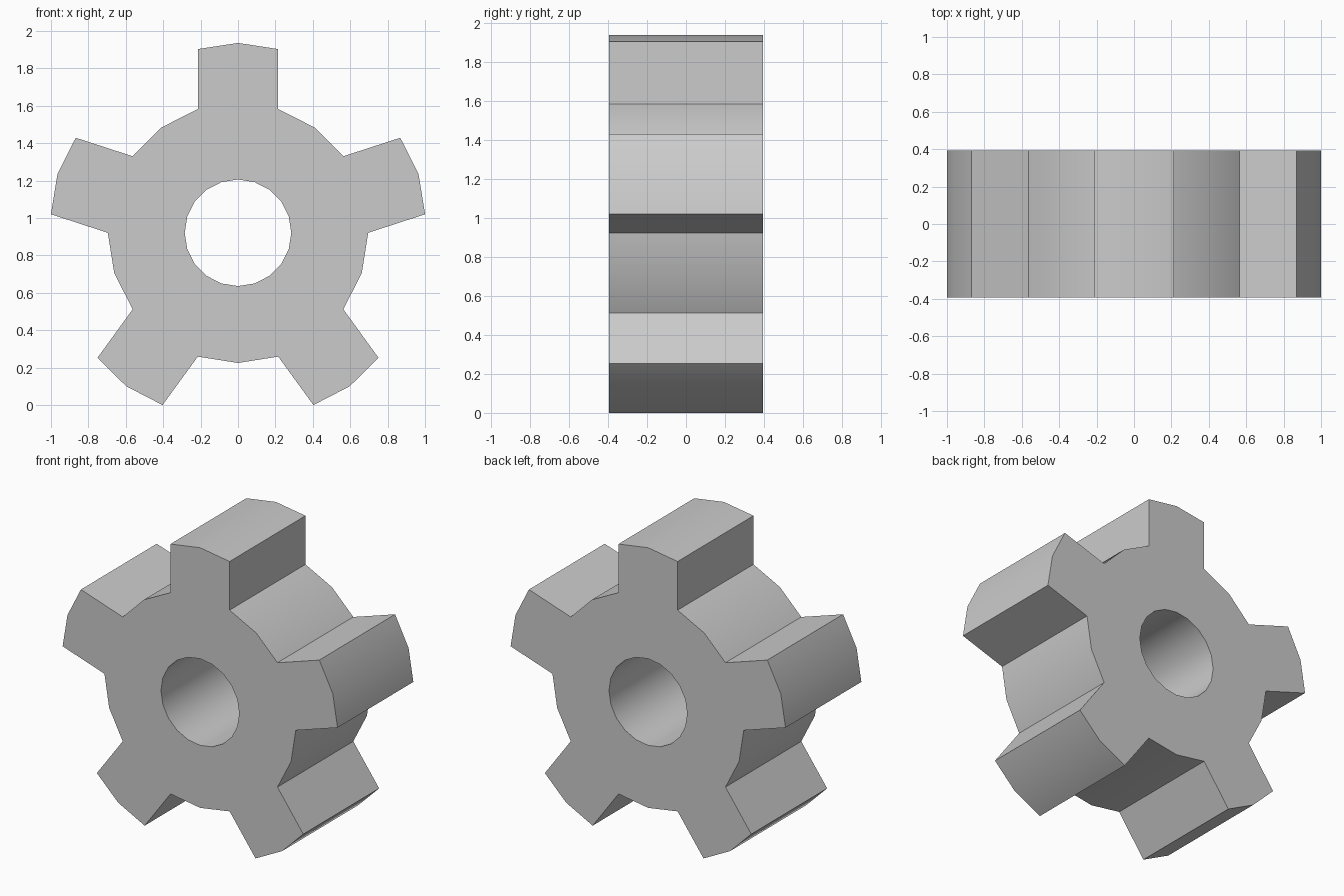
import bpy, bmesh
from math import sin, cos, radians

if "Cube" in bpy.data.objects:
    bpy.data.objects.remove(bpy.data.objects["Cube"])

TEETH, HOLE_SIDES = 5, 20
CENTRE_Z, HALF_DEPTH = 0.921, 0.394
HOLE_R = 0.285

# one tooth and the gap after it: (angle from tooth axis, radius)
TOOTH = [(-18, 0.696), (-12.35, 1.0053), (0, 1.015),
         (12.35, 1.0053), (18, 0.696), (36, 0.696)]


def add_loop(bm, polar):
    """Closed edge loop on the front plane from (degrees, radius) points."""
    vs = [bm.verts.new((r * sin(radians(a)), -HALF_DEPTH,
                        CENTRE_Z + r * cos(radians(a)))) for a, r in polar]
    return [bm.edges.new((v, vs[(i + 1) % len(vs)])) for i, v in enumerate(vs)]


# front face: toothed outline with a round bore
bm = bmesh.new()
step = 360 / TEETH
outline = [(a + step * i, r) for i in range(TEETH) for a, r in TOOTH]
bore = [(360 / HOLE_SIDES * i, HOLE_R) for i in range(HOLE_SIDES)]
edges = add_loop(bm, outline) + add_loop(bm, bore)
bmesh.ops.triangle_fill(bm, edges=edges, use_beauty=True)

# push the face through to the back
ext = bmesh.ops.extrude_face_region(bm, geom=bm.faces[:], use_keep_orig=True)
moved = [g for g in ext["geom"] if isinstance(g, bmesh.types.BMVert)]
bmesh.ops.translate(bm, verts=moved, vec=(0, 2 * HALF_DEPTH, 0))
bmesh.ops.recalc_face_normals(bm, faces=bm.faces[:])

mesh = bpy.data.meshes.new("gear")
bm.to_mesh(mesh)
bm.free()
gear = bpy.data.objects.new("gear", mesh)
bpy.context.collection.objects.link(gear)

# smooth the curved rims and the bore, keep corners sharp
bpy.context.view_layer.objects.active = gear
gear.select_set(True)
bpy.ops.object.shade_smooth_by_angle(angle=radians(30))
